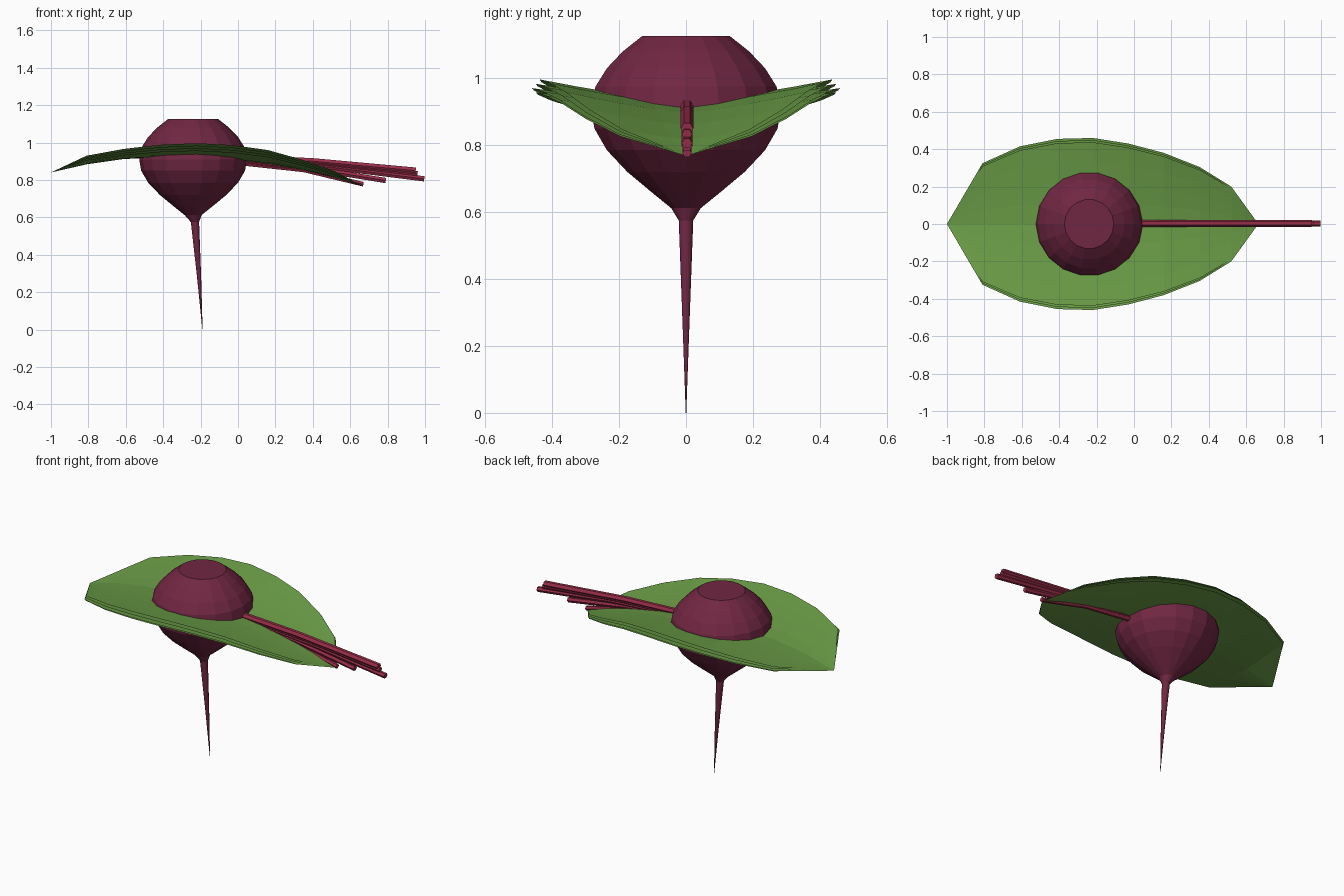
import bpy, bmesh, math
from mathutils import Vector

if "Cube" in bpy.data.objects:
    bpy.data.objects.remove(bpy.data.objects["Cube"])


def material(name, rgb):
    m = bpy.data.materials.new(name)
    m.diffuse_color = (*rgb, 1)
    m.use_nodes = True
    m.node_tree.nodes["Principled BSDF"].inputs["Base Color"].default_value = m.diffuse_color
    return m


ROOT = material("beet purple", (0.165, 0.02, 0.055))
STEM = material("stem red", (0.32, 0.028, 0.068))
LEAF = material("leaf green", (0.145, 0.335, 0.062))


def make_object(name, bm, mat):
    bmesh.ops.remove_doubles(bm, verts=bm.verts, dist=0.0001)
    me = bpy.data.meshes.new(name)
    bm.to_mesh(me)
    bm.free()
    me.materials.append(mat)
    ob = bpy.data.objects.new(name, me)
    bpy.context.collection.objects.link(ob)
    return ob


def loft(bm, rings):
    """Skin closed rings of equal size and cap both ends."""
    rings = [[bm.verts.new(p) for p in r] for r in rings]
    n = len(rings[0])
    for a, b in zip(rings, rings[1:]):
        for i in range(n):
            j = (i + 1) % n
            bm.faces.new((a[i], a[j], b[j], b[i]))
    bm.faces.new(rings[0][::-1])
    bm.faces.new(rings[-1])
    bmesh.ops.recalc_face_normals(bm, faces=bm.faces)


# Root: (radius, height, centre x), with a thin tail that leans to the right
profile = [(0.0008, 0.0, -0.19), (0.011, 0.28, -0.208), (0.022, 0.575, -0.23),
           (0.045, 0.612, -0.24), (0.105, 0.66, -0.24), (0.178, 0.72, -0.24),
           (0.24, 0.785, -0.24), (0.278, 0.85, -0.24), (0.288, 0.91, -0.24),
           (0.275, 0.975, -0.24), (0.24, 1.03, -0.24), (0.192, 1.08, -0.24),
           (0.132, 1.127, -0.24)]
bm = bmesh.new()
SIDES = 18
loft(bm, [[(cx + r * math.cos(math.tau * i / SIDES),
            r * math.sin(math.tau * i / SIDES), z) for i in range(SIDES)]
          for r, z, cx in profile])
make_object("root", bm, ROOT)

# Leaf stations: x, half width, midrib height, edge height
stations = [(-1.0, 0, .84, .84), (-.81, .325, .887, .918), (-.61, .415, .917, .95),
            (-.41, .455, .925, .97), (-.22, .46, .925, .977), (-.03, .43, .915, .967),
            (.16, .38, .892, .942), (.35, .305, .857, .892), (.52, .2, .815, .836),
            (.665, 0, .768, .768)]
FRACTIONS = (0, .25, .5, .75, 1)

# Stacked leaf blades, each folded along the midrib and spread at the rim
for k in range(4):
    bm = bmesh.new()
    rows = []
    for x, w, mid, edge in stations:
        scale = 1 - 0.025 * abs(k - 1)
        bulge = math.sin(math.pi * (x + 1) / 1.665) ** 0.5 if 0 < w else 0
        row = []
        for side in (-1, 1):
            for f in FRACTIONS:
                lift = (k - 1.5) * 0.013 * bulge * (0.3 + 0.7 * f)
                z = mid + (edge - mid) * f ** 1.4 + lift
                row.append(bm.verts.new((x, side * w * f * scale, z)))
        rows.append(row)
    n = len(FRACTIONS)
    for a, b in zip(rows, rows[1:]):
        for s in (0, n):
            for i in range(s, s + n - 1):
                q = (a[i], b[i], b[i + 1], a[i + 1])
                bm.faces.new(q if s else q[::-1])
    bmesh.ops.remove_doubles(bm, verts=bm.verts, dist=0.0001)
    bmesh.ops.recalc_face_normals(bm, faces=bm.faces)
    make_object(f"leaf_blade_{k + 1}", bm, LEAF)

# Stems fan out from the root: (x, z) paths and thickness
stems = [([(-.05, .922), (.4, .9), (.95, .85)], .019),
         ([(-.05, .912), (.45, .885), (.96, .833)], .016),
         ([(-.05, .905), (.5, .868), (.996, .806)], .016),
         ([(-.05, .9), (.4, .86), (.79, .797)], .016),
         ([(-.05, .897), (.35, .854), (.67, .777)], .014)]
for k, (path, r) in enumerate(stems):
    bm = bmesh.new()
    rings = []
    for x, z in path:
        rings.append([(x + 0.12 * r * math.sin(a), 0.003 + r * math.cos(a),
                       z + r * math.sin(a))
                      for a in (math.tau * i / 6 for i in range(6))])
    loft(bm, rings)
    make_object(f"stem_{k + 1}", bm, STEM)
